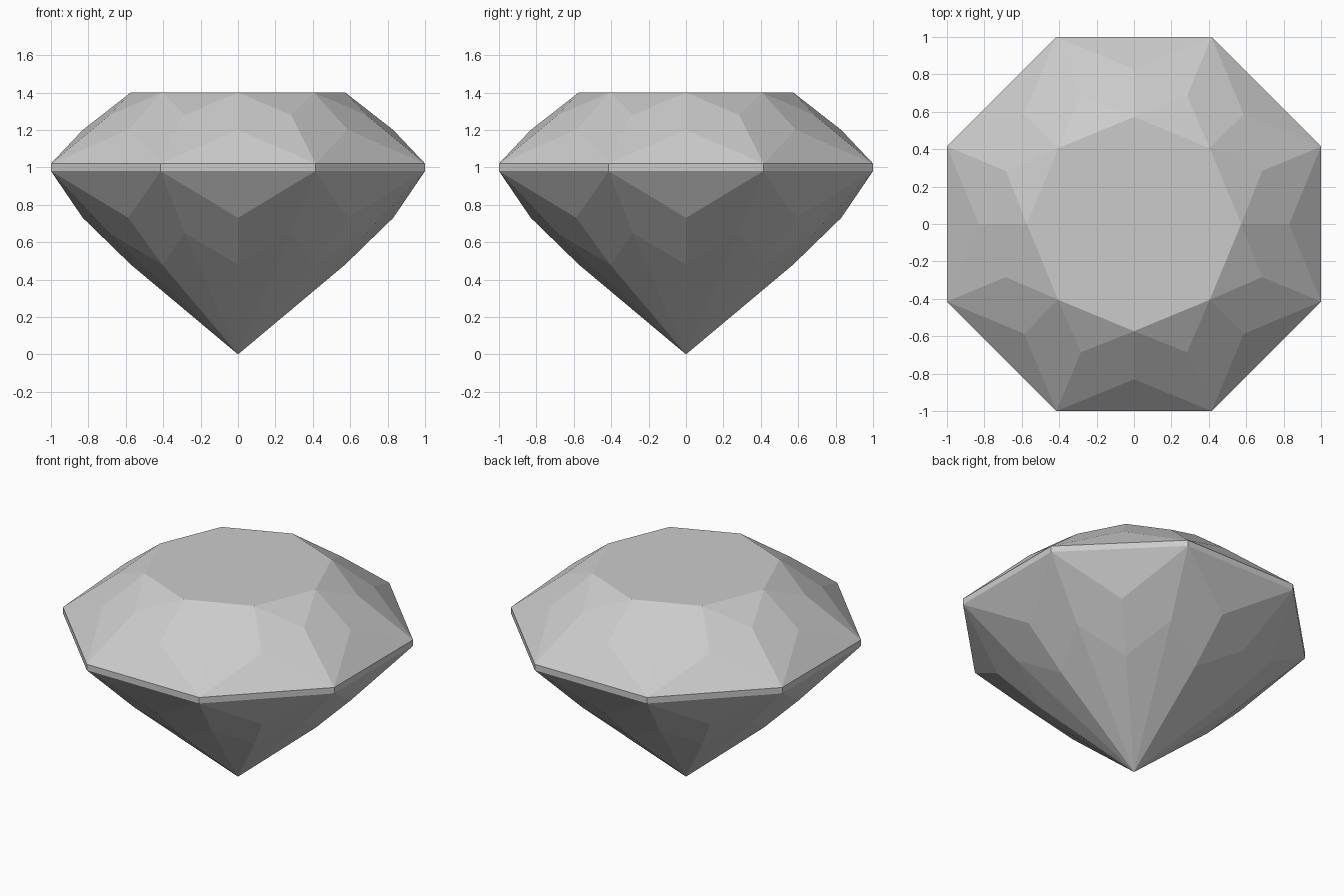
import bpy
import bmesh
from math import cos, sin, pi

if "Cube" in bpy.data.objects:
    bpy.data.objects.remove(bpy.data.objects["Cube"])

SIDES = 8
STEP = 2 * pi / SIDES

# Plain grey stone
stone = bpy.data.materials.new("stone_grey")
stone.use_nodes = True
grey = (0.6, 0.6, 0.6, 1)
stone.diffuse_color = grey
stone.node_tree.nodes["Principled BSDF"].inputs["Base Color"].default_value = grey

bm = bmesh.new()


def ring(radius, z, turn=0.0):
    """Ring of points, turned by a fraction of one side."""
    return [bm.verts.new((radius * cos((i + turn) * STEP),
                          radius * sin((i + turn) * STEP), z))
            for i in range(SIDES)]


def facets(inner, mid, star, rim):
    """Rim triangles and kites shared by the crown and the pavilion."""
    for i in range(SIDES):
        n = (i + 1) % SIDES
        bm.faces.new((rim[i - 1], rim[i], mid[i]))
        bm.faces.new((inner[i], mid[i], rim[i], star[i]))
        bm.faces.new((inner[n], star[i], rim[i], mid[n]))


# Girdle: thin octagonal band
rim_radius = 1 / cos(STEP / 2)
rim_top = ring(rim_radius, 1.02, 0.5)
rim_low = ring(rim_radius, 0.98, 0.5)
for i in range(SIDES):
    bm.faces.new((rim_low[i - 1], rim_low[i], rim_top[i], rim_top[i - 1]))

# Crown: flat table with star facets around it
table = ring(0.573, 1.4)
crown_star = ring(0.742, 1.28, 0.5)
facets(table, ring(0.83, 1.2), crown_star, rim_top)
bm.faces.new(table)
for i in range(SIDES):
    bm.faces.new((table[i], crown_star[i], table[(i + 1) % SIDES]))

# Pavilion: facets running down to the point
lower = ring(0.573, 0.48)
lower_star = ring(0.742, 0.647, 0.5)
facets(lower, ring(0.83, 0.73), lower_star, rim_low)
point = bm.verts.new((0, 0, 0))
for i in range(SIDES):
    bm.faces.new((lower[i], lower_star[i], point))
    bm.faces.new((lower_star[i], lower[(i + 1) % SIDES], point))

bmesh.ops.recalc_face_normals(bm, faces=bm.faces)
mesh = bpy.data.meshes.new("faceted_gem")
bm.to_mesh(mesh)
bm.free()
mesh.materials.append(stone)
gem = bpy.data.objects.new("faceted_gem", mesh)
bpy.context.collection.objects.link(gem)
